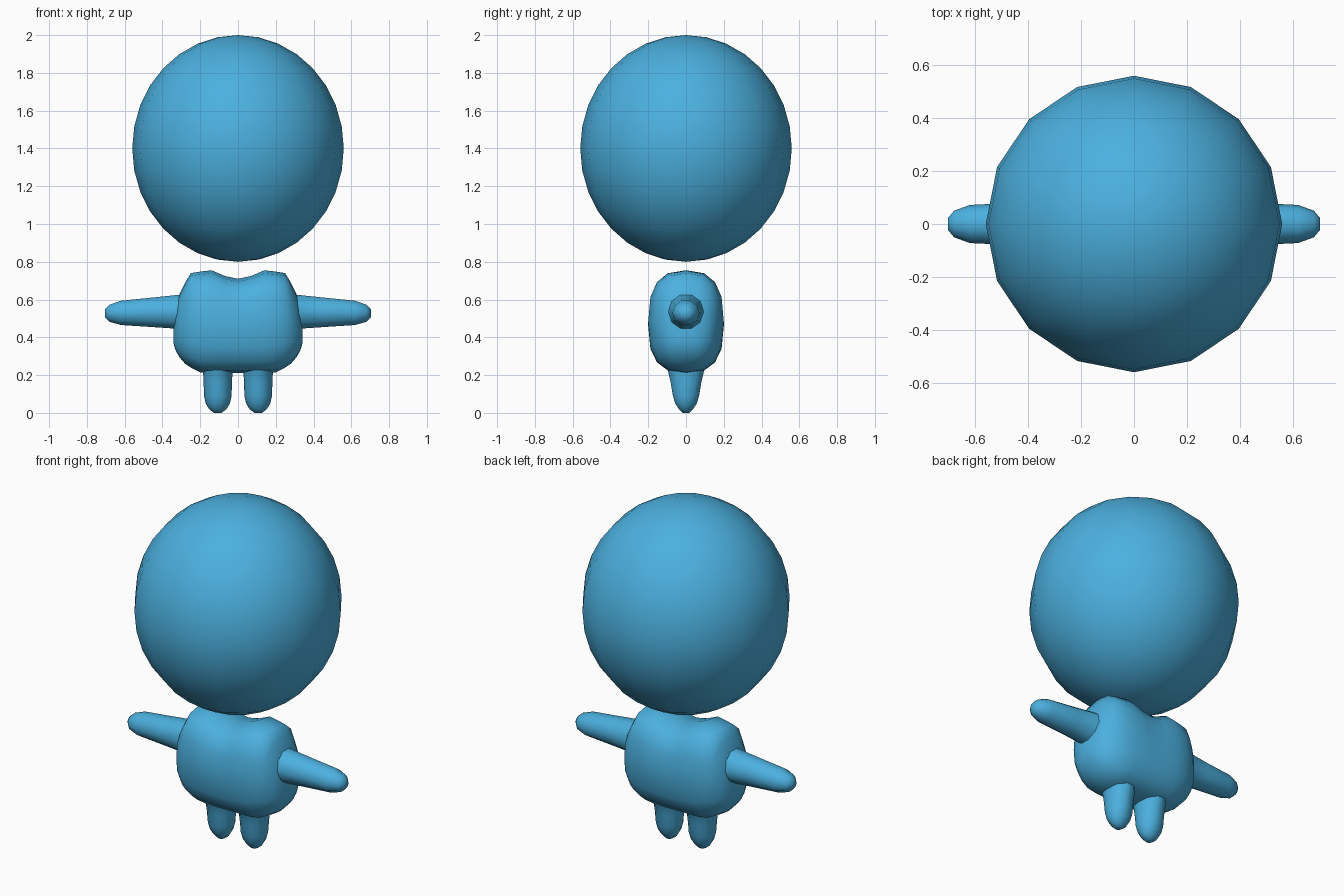
import bpy, bmesh
from math import sin, cos, pi, copysign

cube = bpy.data.objects.get("Cube")
if cube:
    bpy.data.objects.remove(cube)

blue = bpy.data.materials.new("sky blue")
blue.use_nodes = True
colour = (0.071, 0.434, 0.738, 1)
blue.diffuse_color = colour
blue.node_tree.nodes["Principled BSDF"].inputs["Base Color"].default_value = colour


def finish(bm, name):
    bmesh.ops.recalc_face_normals(bm, faces=bm.faces)
    for face in bm.faces:
        face.smooth = True
    mesh = bpy.data.meshes.new(name)
    bm.to_mesh(mesh)
    bm.free()
    mesh.materials.append(blue)
    obj = bpy.data.objects.new(name, mesh)
    bpy.context.collection.objects.link(obj)
    return obj


def power(value, exponent):
    return copysign(abs(value) ** exponent, value)


def loft(name, rings, sides, place, roundness=1.0):
    """Skin rounded rings; each is (position, half width, low, high)."""
    bm = bmesh.new()
    loops = []
    for pos, half, low, high in rings:
        loop = []
        for i in range(sides):
            a = 2 * pi * i / sides
            u = half * power(cos(a), roundness)
            v = (low + high) / 2 + (high - low) / 2 * power(sin(a), roundness)
            loop.append(bm.verts.new(place(pos, u, v)))
        loops.append(loop)
    for a, b in zip(loops, loops[1:]):
        for i in range(sides):
            j = (i + 1) % sides
            bm.faces.new((a[i], a[j], b[j], b[i]))
    bm.faces.new(loops[0])
    bm.faces.new(loops[-1])
    return finish(bm, name)


# Head: a tall floating ball
bm = bmesh.new()
bmesh.ops.create_uvsphere(bm, u_segments=16, v_segments=16, radius=1)
bmesh.ops.scale(bm, vec=(0.56, 0.56, 0.6), verts=bm.verts)
bmesh.ops.translate(bm, vec=(0, 0, 1.4), verts=bm.verts)
finish(bm, "head")

# Torso: a pillow lofted sideways, with a dip between the shoulders
half_torso = [
    (0.00, 0.20, 0.21, 0.71), (0.07, 0.20, 0.21, 0.725),
    (0.14, 0.20, 0.21, 0.755), (0.20, 0.19, 0.215, 0.748),
    (0.25, 0.175, 0.24, 0.74), (0.28, 0.155, 0.26, 0.69),
    (0.31, 0.13, 0.295, 0.63), (0.33, 0.09, 0.33, 0.54),
    (0.342, 0.04, 0.37, 0.44),
]
mirrored = [(-x, h, lo, hi) for x, h, lo, hi in reversed(half_torso[1:])]
loft("torso", mirrored + half_torso, 16, lambda p, u, v: (p, u, v), 0.76)

# Arms: flared at the shoulder, tapering to a blunt end
arm = [
    (0.24, 0.12, 0.42, 0.66), (0.31, 0.095, 0.44, 0.63),
    (0.45, 0.08, 0.45, 0.615), (0.62, 0.072, 0.462, 0.597),
    (0.68, 0.05, 0.48, 0.575), (0.703, 0.022, 0.505, 0.55),
]
# Legs: short pegs, flared front to back at the hip
leg = [
    (0.30, 0.085, -0.14, 0.14), (0.22, 0.078, -0.10, 0.10),
    (0.16, 0.075, -0.085, 0.085), (0.09, 0.073, -0.073, 0.073),
    (0.05, 0.064, -0.06, 0.06), (0.02, 0.046, -0.04, 0.04),
    (0.00, 0.02, -0.02, 0.02),
]
for side, s in (("left", 1), ("right", -1)):
    loft(side + "_arm", arm, 10, lambda p, u, v: (s * p, u, v))
    loft(side + "_leg", leg, 10, lambda p, u, v: (s * 0.107 + u, v, p))
